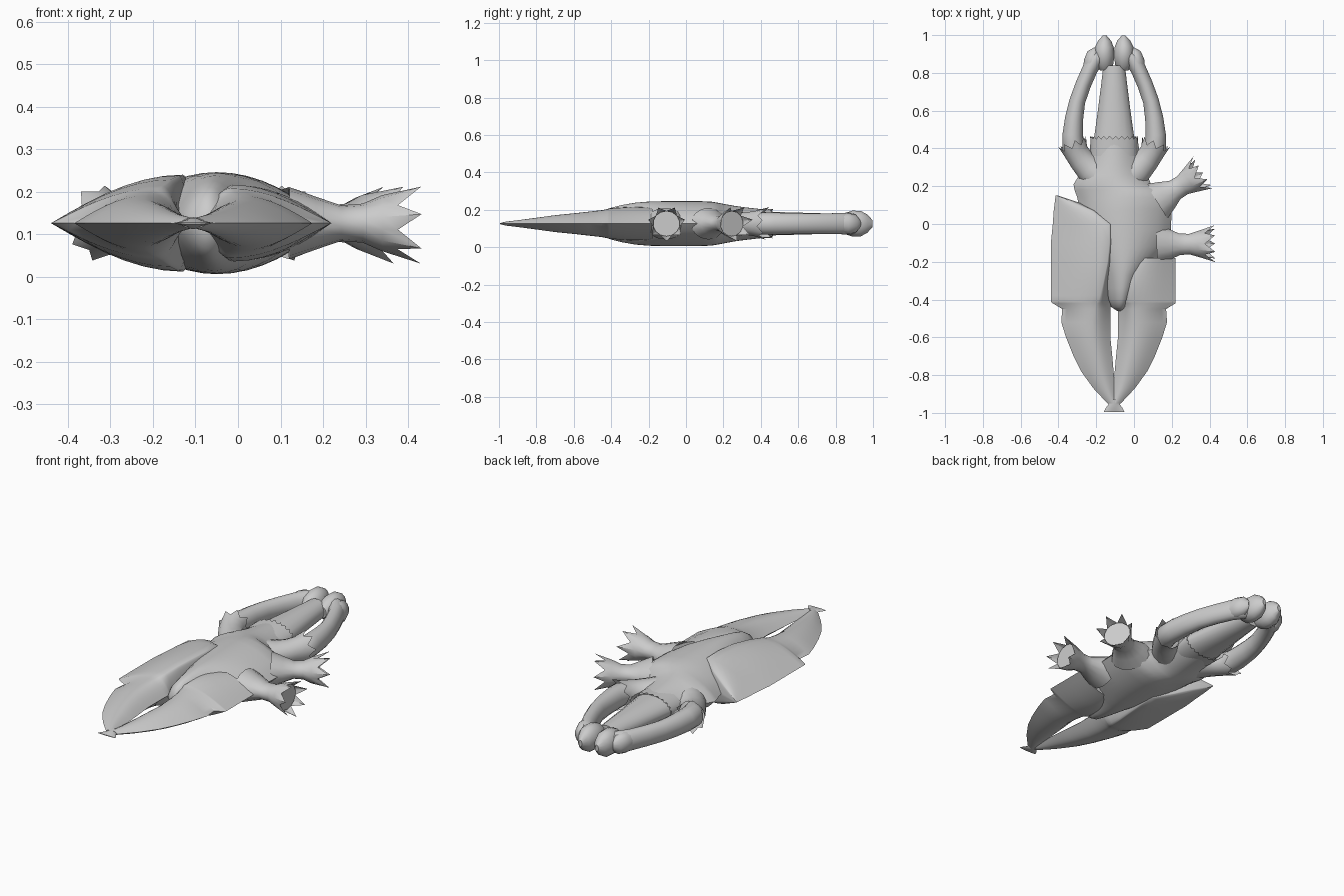
import bpy, bmesh, math
from mathutils import Vector

ZC = 0.126      # height of the flat plane of symmetry
AX = -0.105     # centre line of the wings and tongs

grey = bpy.data.materials.new("plain_grey")
grey.diffuse_color = (0.6, 0.6, 0.6, 1)


def loft(name, rings, angle=40, caps=True):
    """Skin a list of equally long closed rings."""
    bm = bmesh.new()
    vs = [[bm.verts.new(p) for p in r] for r in rings]
    n = len(vs[0])
    for a, b in zip(vs, vs[1:]):
        for i in range(n):
            bm.faces.new((a[i], a[(i + 1) % n], b[(i + 1) % n], b[i]))
    if caps:
        bm.faces.new(vs[0][::-1])
        bm.faces.new(vs[-1])
    bmesh.ops.remove_doubles(bm, verts=bm.verts, dist=0.0005)
    bmesh.ops.recalc_face_normals(bm, faces=bm.faces)
    me = bpy.data.meshes.new(name)
    bm.to_mesh(me)
    bm.free()
    me.materials.append(grey)
    ob = bpy.data.objects.new(name, me)
    bpy.context.collection.objects.link(ob)
    bpy.context.view_layer.objects.active = ob
    ob.select_set(True)
    bpy.ops.object.shade_smooth_by_angle(angle=math.radians(angle))
    ob.select_set(False)
    return ob


def lens(name, rows, power=1.0, side=1, n=7):
    """Lens sections along y: (y, outer x, inner x, crest x, half height)."""
    rings = []
    for y, x0, x1, xp, h in rows:
        top = []
        for i in range(n + 1):
            s = i / n
            top.append((x0 + (xp - x0) * s, math.sin(s * math.pi / 2) ** power * h))
        for i in range(1, n + 1):
            s = 1 - i / n
            top.append((x1 + (xp - x1) * s, math.sin(s * math.pi / 2) ** power * h))
        pts = top + [(x, -z) for x, z in top[-2:0:-1]]
        rings.append([(x if side > 0 else 2 * AX - x, y, ZC + z) for x, z in pts])
    return loft(name, rings)


def tube(name, path, n=16, spikes=0, spike=0.0, flare=1.0, side=1, caps=True):
    """Round sections on a flat path: (x, y, half width, half height).
    With spikes, the last ring is pulled into points."""
    rings = []
    if spikes:
        n = spikes * 2
    for k, (x, y, rw, rz) in enumerate(path):
        a, b = path[max(k - 1, 0)], path[min(k + 1, len(path) - 1)]
        d = Vector((b[0] - a[0], b[1] - a[1], 0)).normalized()
        w = Vector((-d.y, d.x, 0))
        ring = []
        for i in range(n):
            t = 2 * math.pi * (i + 0.5) / n
            last = spikes and k == len(path) - 1 and i % 2 == 0
            f = flare if last else 1.0
            p = Vector((x, y, ZC)) + w * (math.cos(t) * rw * f)
            p.z += math.sin(t) * rz * f
            if last:
                p += d * spike
            if side < 0:
                p.x = 2 * AX - p.x
            ring.append(p)
        rings.append(ring)
    return loft(name, rings, caps=caps)


# wings: the left one runs up beside the shoulder, the right one starts lower
tail = [
    (-0.42, -0.43, -0.12, -0.20, 0.078), (-0.45, -0.38, -0.125, -0.21, 0.072),
    (-0.52, -0.385, -0.125, -0.22, 0.064), (-0.60, -0.36, -0.125, -0.22, 0.055),
    (-0.70, -0.32, -0.115, -0.20, 0.045), (-0.78, -0.28, -0.108, -0.18, 0.034),
    (-0.87, -0.215, -0.10, -0.15, 0.022), (-0.95, -0.14, -0.09, -0.11, 0.012)]
left = [
    (0.15, -0.415, -0.40, -0.408, 0.004), (0.11, -0.42, -0.28, -0.31, 0.045),
    (0.07, -0.425, -0.19, -0.22, 0.085), (0.0, -0.43, -0.10, -0.13, 0.112),
    (-0.10, -0.44, -0.10, -0.13, 0.114), (-0.20, -0.44, -0.11, -0.14, 0.112),
    (-0.30, -0.44, -0.13, -0.16, 0.102), (-0.38, -0.44, -0.13, -0.18, 0.088),
    (-0.41, -0.44, -0.125, -0.19, 0.082)]
right = [
    (-0.18, -0.43, -0.20, -0.25, 0.08), (-0.21, -0.43, -0.15, -0.22, 0.088),
    (-0.30, -0.43, -0.13, -0.20, 0.09), (-0.41, -0.43, -0.125, -0.19, 0.082)]
lens("left_wing", left + tail)
lens("right_wing", right + tail, side=-1)

# small forked fin where the wing ends meet
lens("tail_fin", [(-0.93, -0.13, -0.08, AX, 0.014), (-0.955, -0.135, -0.075, AX, 0.012),
                  (-0.975, -0.15, -0.06, AX, 0.008), (-0.995, -0.16, -0.05, AX, 0.002)])

# plump body
lens("body", [
    (-0.46, -0.09, -0.05, -0.07, 0.02), (-0.44, -0.12, -0.025, -0.07, 0.06),
    (-0.40, -0.14, -0.005, -0.065, 0.085), (-0.34, -0.155, 0.02, -0.06, 0.10),
    (-0.27, -0.17, 0.05, -0.055, 0.112), (-0.20, -0.20, 0.11, -0.05, 0.118),
    (-0.12, -0.24, 0.17, -0.05, 0.12), (-0.03, -0.28, 0.195, -0.05, 0.12),
    (0.08, -0.29, 0.20, -0.05, 0.12), (0.14, -0.30, 0.205, -0.05, 0.117),
    (0.18, -0.315, 0.17, -0.06, 0.11), (0.21, -0.32, 0.09, -0.09, 0.104),
    (0.26, -0.29, 0.07, AX, 0.095), (0.31, -0.25, 0.045, AX, 0.088),
    (0.38, -0.235, 0.03, AX, 0.08), (0.44, -0.23, 0.02, AX, 0.074)], power=0.75)

# toothed collar and tapering centre bar
tube("collar", [(AX, 0.36, 0.125, 0.074), (AX, 0.42, 0.125, 0.076),
                (AX, 0.45, 0.125, 0.077)], spikes=24, spike=0.016, flare=1.02, caps=False)
tube("centre_bar", [(AX, 0.38, 0.118, 0.066), (AX, 0.46, 0.108, 0.064),
                    (AX, 0.60, 0.088, 0.060), (AX, 0.74, 0.070, 0.056),
                    (AX, 0.84, 0.058, 0.052)])

# mirrored arms: flared cuff, curved bar, rounded end
for side, label in ((1, "left"), (-1, "right")):
    tube(label + "_cuff", [
        (-0.17, 0.24, 0.09, 0.075), (-0.235, 0.29, 0.076, 0.062),
        (-0.275, 0.335, 0.068, 0.062), (-0.305, 0.38, 0.066, 0.07),
        (-0.315, 0.405, 0.068, 0.076)],
        spikes=8, spike=0.035, flare=1.18, side=side, caps=False)
    tube(label + "_arm", [
        (-0.29, 0.35, 0.045, 0.05), (-0.325, 0.41, 0.058, 0.06),
        (-0.325, 0.47, 0.055, 0.06), (-0.317, 0.56, 0.049, 0.058),
        (-0.300, 0.65, 0.043, 0.056), (-0.268, 0.74, 0.042, 0.056),
        (-0.233, 0.82, 0.042, 0.057), (-0.205, 0.87, 0.046, 0.060),
        (-0.17, 0.90, 0.04, 0.055)], side=side)
    tube(label + "_arm_end", [
        (-0.152, 0.815, 0.028, 0.03), (-0.155, 0.84, 0.046, 0.054),
        (-0.157, 0.89, 0.056, 0.072), (-0.157, 0.935, 0.052, 0.070),
        (-0.155, 0.97, 0.036, 0.05), (-0.155, 0.998, 0.010, 0.018)], n=12, side=side)
    # outer knuckle linking bar and end
    tube(label + "_knuckle", [
        (-0.235, 0.80, 0.035, 0.045), (-0.222, 0.86, 0.046, 0.058),
        (-0.212, 0.905, 0.036, 0.05), (-0.20, 0.93, 0.012, 0.02)], n=12, side=side)

# two cupped, clawed feet on the right side
feet = {
    "front_foot": ((0.12, 0.12), (0.85, 0.53), 0.235),
    "rear_foot": ((0.12, -0.11), (1.0, 0.02), 0.255)}
for name, ((x, y), (dx, dy), reach) in feet.items():
    prof = [(0.0, 0.11, 0.085), (0.25, 0.085, 0.062), (0.48, 0.058, 0.042),
            (0.68, 0.056, 0.046), (0.86, 0.070, 0.066), (1.0, 0.072, 0.068)]
    path = [(x + dx * s * reach, y + dy * s * reach, rw, rz) for s, rw, rz in prof]
    tube(name, path, spikes=7, spike=0.055, flare=1.4, caps=False)
    # hollow palm
    tube(name + "_palm", [
        (x + dx * reach, y + dy * reach, 0.072, 0.068),
        (x + dx * reach * 0.92, y + dy * reach * 0.92, 0.045, 0.042),
        (x + dx * reach * 0.86, y + dy * reach * 0.86, 0.012, 0.012)], n=14)
